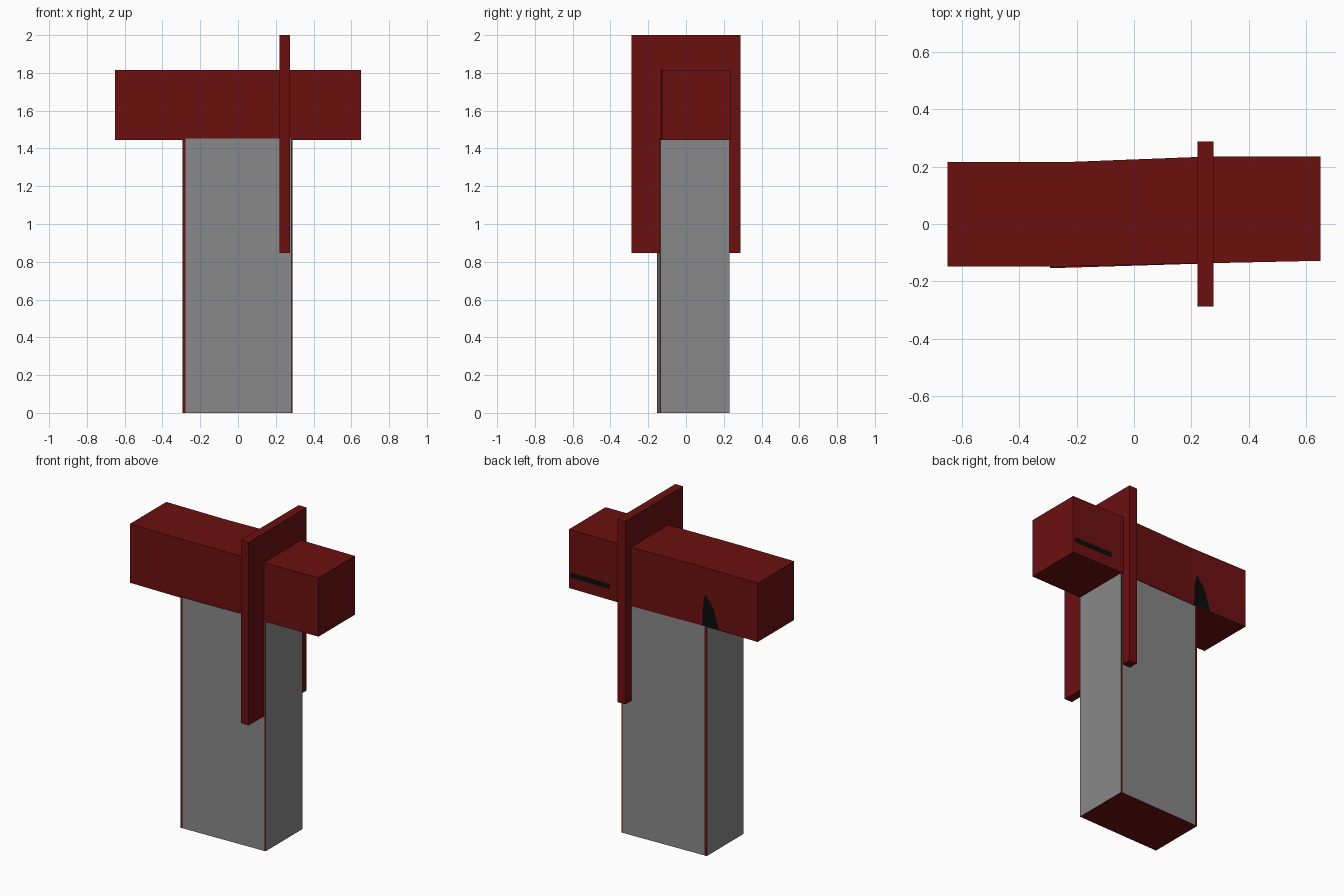
import bpy

if "Cube" in bpy.data.objects:
    bpy.data.objects.remove(bpy.data.objects["Cube"])


def material(name, color):
    m = bpy.data.materials.new(name)
    m.diffuse_color = (*color, 1)
    m.use_nodes = True
    m.node_tree.nodes["Principled BSDF"].inputs["Base Color"].default_value = m.diffuse_color
    return m


RED = material("dark red", (0.15, 0.005, 0.005))
GREY = material("mid grey", (0.25, 0.25, 0.25))
BLACK = material("black", (0.003, 0.003, 0.003))


def build(name, verts, faces, mats, face_mats=None):
    mesh = bpy.data.meshes.new(name)
    mesh.from_pydata(verts, [], faces)
    for m in mats:
        mesh.materials.append(m)
    for i, index in enumerate(face_mats or []):
        mesh.polygons[i].material_index = index
    mesh.update()
    obj = bpy.data.objects.new(name, mesh)
    bpy.context.collection.objects.link(obj)
    return obj


def prism(name, outline, z0, z1, mats, side_mats=None):
    """Extrude a counter-clockwise plan outline from z0 to z1."""
    n = len(outline)
    verts = [(x, y, z) for z in (z0, z1) for x, y in outline]
    sides = [(i, (i + 1) % n, (i + 1) % n + n, i + n) for i in range(n)]
    faces = sides + [tuple(reversed(range(n))), tuple(range(n, 2 * n))]
    return build(name, verts, faces, mats, side_mats + [0, 0] if side_mats else None)


# Column: slightly skewed plan, grey walls with red edge strips front and back
prism("column",
      [(-0.293, -0.154), (-0.278, -0.1535), (0.28, -0.1365), (0.288, -0.136),
       (0.288, 0.23), (0.28, 0.2295), (-0.278, 0.212), (-0.293, 0.2115)],
      0, 1.453, [RED, GREY], [0, 1, 0, 1, 0, 1, 0, 1])

# Crossbeam, gently stepped back to front along its length
prism("crossbeam",
      [(-0.65, -0.148), (-0.27, -0.148), (0.65, -0.128), (0.65, 0.235),
       (0.24, 0.234), (-0.25, 0.215), (-0.65, 0.215)],
      1.445, 1.815, [RED])

# Upright plate crossing the beam and column
prism("cross_plate",
      [(0.221, -0.288), (0.276, -0.288), (0.276, 0.288), (0.221, 0.288)],
      0.847, 2.0, [RED])


# Black marks on the back of the beam
def back_mark(name, outline, y):
    build(name, [(x, y, z) for x, z in outline], [tuple(range(len(outline)))], [BLACK])


back_mark("back_stain", [(-0.265, 1.447), (-0.385, 1.447), (-0.34, 1.58),
                         (-0.285, 1.65), (-0.27, 1.58)], 0.2175)
back_mark("back_stripe", [(0.64, 1.515), (0.365, 1.515), (0.365, 1.547),
                          (0.64, 1.547)], 0.237)
